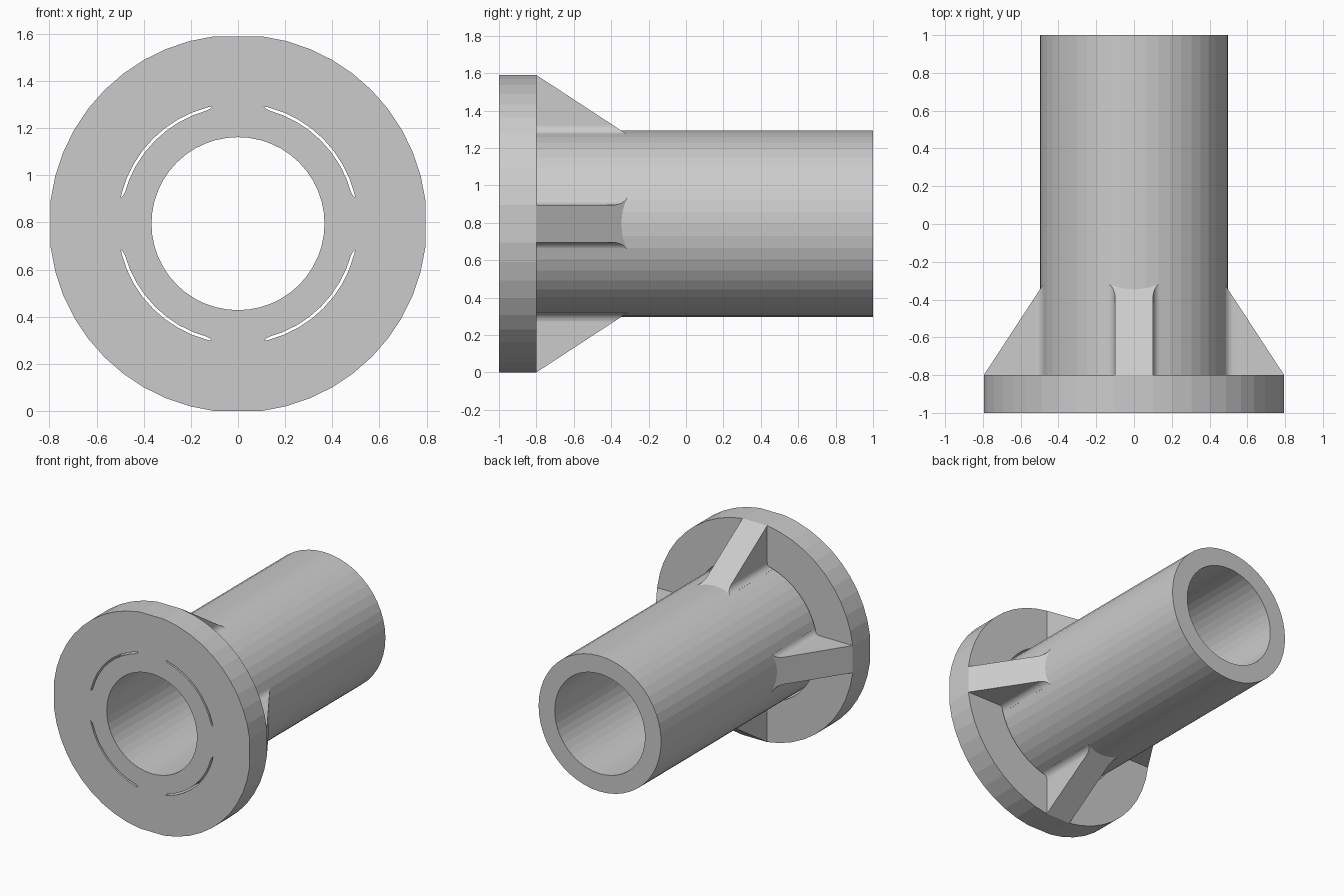
import bpy, bmesh, math
from mathutils import Vector, Matrix

if "Cube" in bpy.data.objects:
    bpy.data.objects.remove(bpy.data.objects["Cube"])

CZ = 0.795            # axis height
R_TUBE, R_BORE = 0.498, 0.367
HALF_W, R_FIL = 0.1, 0.05
H_RIB = 0.795         # distance from axis to the flats of the flange


def finish(name, bm):
    bmesh.ops.recalc_face_normals(bm, faces=bm.faces)
    me = bpy.data.meshes.new(name)
    bm.to_mesh(me)
    bm.free()
    ob = bpy.data.objects.new(name, me)
    bpy.context.collection.objects.link(ob)
    return ob


def ring(name, outer, inner, y0, y1):
    """Hollow prism along y from two outlines with equal point counts."""
    bm = bmesh.new()
    loops = [[bm.verts.new((x, y, CZ + z)) for x, z in pts]
             for pts, y in ((outer, y0), (outer, y1), (inner, y1), (inner, y0))]
    n = len(outer)
    for k in range(4):
        a, b = loops[k], loops[(k + 1) % 4]
        for i in range(n):
            j = (i + 1) % n
            bm.faces.new((a[i], a[j], b[j], b[i]))
    return finish(name, bm)


def circle(r, angles):
    return [(r * math.cos(a), r * math.sin(a)) for a in angles]


def rib(name, turn):
    """Gusset with filleted foot, cut by a sloping plane, turned about the axis."""
    cx = HALF_W + R_FIL
    cz = math.sqrt((R_TUBE + R_FIL) ** 2 - cx ** 2)
    end = math.pi + math.atan2(cz, cx)
    half = [(HALF_W, H_RIB)]
    for i in range(9):
        a = math.pi + (end - math.pi) * i / 8
        half.append((cx + R_FIL * math.cos(a), cz + R_FIL * math.sin(a)))
    half.append((0.125, 0.44))
    outline = half + [(-x, z) for x, z in reversed(half)]
    bm = bmesh.new()
    face = bm.faces.new([bm.verts.new((x, -1, z)) for x, z in outline])
    ext = bmesh.ops.extrude_face_region(bm, geom=[face])
    bmesh.ops.translate(bm, vec=(0, 0.7, 0),
                        verts=[v for v in ext['geom'] if isinstance(v, bmesh.types.BMVert)])
    # sloping top
    cut = bmesh.ops.bisect_plane(bm, geom=bm.verts[:] + bm.edges[:] + bm.faces[:],
                                 plane_co=(0, -0.8, H_RIB),
                                 plane_no=Vector((0, 0.303, 0.463)), clear_outer=True)
    bmesh.ops.holes_fill(bm, edges=[e for e in bm.edges if e.is_boundary], sides=0)
    bmesh.ops.remove_doubles(bm, verts=bm.verts[:], dist=1e-5)
    bmesh.ops.transform(bm, verts=bm.verts[:],
                        matrix=Matrix.Translation((0, 0, CZ)) @ Matrix.Rotation(turn, 4, 'Y'))
    return finish(name, bm)


# tube
full = [math.tau * i / 48 for i in range(48)]
tube = ring("flanged_tube", circle(R_TUBE, full), circle(R_BORE, full), -1, 1)

# flange disc with four flats, leaving a thin slit around the tube
a0 = math.asin(HALF_W / math.hypot(HALF_W, H_RIB))
angles = [q * math.pi / 2 + a0 + (math.pi / 2 - 2 * a0) * i / 10
          for q in range(4) for i in range(11)]
flange = ring("flange", circle(math.hypot(HALF_W, H_RIB), angles),
              circle(0.51, angles), -1, -0.8)

# four ribs, all joined into one solid
parts = [flange] + [rib("rib_%d" % k, k * math.pi / 2) for k in range(4)]
for p in parts:
    m = tube.modifiers.new("join_" + p.name, 'BOOLEAN')
    m.operation, m.solver, m.object = 'UNION', 'EXACT', p
bpy.context.view_layer.objects.active = tube
tube.select_set(True)
for m in list(tube.modifiers):
    bpy.ops.object.modifier_apply(modifier=m.name)
for p in parts:
    bpy.data.objects.remove(p)
